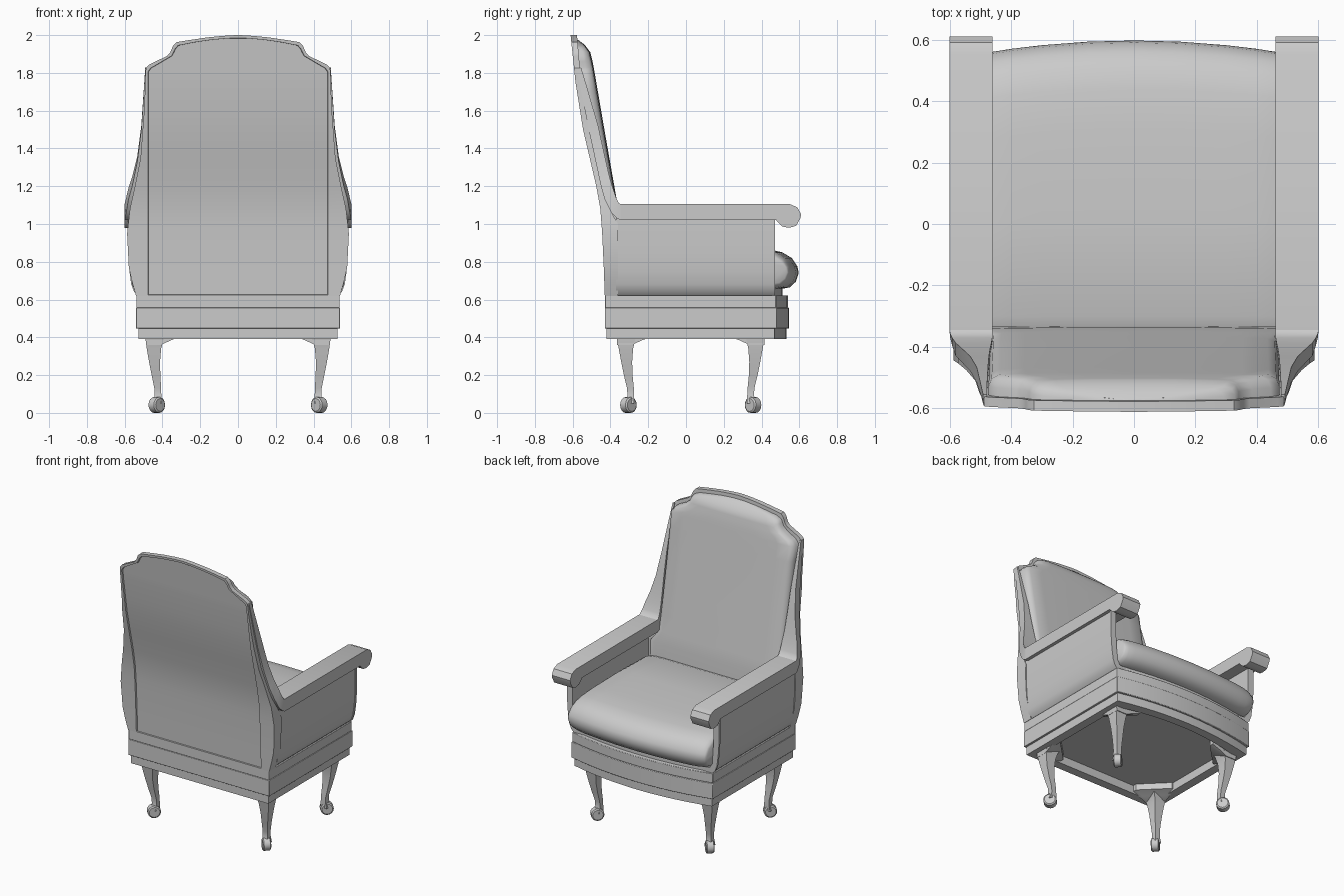
import bpy, bmesh, math
from mathutils import Vector

if "Cube" in bpy.data.objects:
    bpy.data.objects.remove(bpy.data.objects["Cube"])


def make(name, bm, angle=35):
    bmesh.ops.recalc_face_normals(bm, faces=bm.faces)
    me = bpy.data.meshes.new(name)
    bm.to_mesh(me)
    bm.free()
    ob = bpy.data.objects.new(name, me)
    bpy.context.collection.objects.link(ob)
    bpy.ops.object.select_all(action='DESELECT')
    ob.select_set(True)
    bpy.context.view_layer.objects.active = ob
    bpy.ops.object.shade_smooth_by_angle(angle=math.radians(angle))
    return ob


def loft(name, rings, closed=False, angle=35, bevel=0):
    bm = bmesh.new()
    vs = [[bm.verts.new(p) for p in r] for r in rings]
    n = len(vs[0])
    for i in range(len(vs) if closed else len(vs) - 1):
        a, b = vs[i], vs[(i + 1) % len(vs)]
        for j in range(n):
            k = (j + 1) % n
            bm.faces.new((a[j], a[k], b[k], b[j]))
    if not closed:
        bm.faces.new(vs[0])
        bm.faces.new(vs[-1])
    ob = make(name, bm, angle)
    if bevel:
        m = ob.modifiers.new("soft_edges", 'BEVEL')
        m.width, m.segments, m.limit_method = bevel, 2, 'ANGLE'
    return ob


def interp(tab, t):
    if t <= tab[0][0]:
        return tab[0][1]
    for (a, u), (b, v) in zip(tab, tab[1:]):
        if t <= b:
            return u + (v - u) * (t - a) / (b - a)
    return tab[-1][1]


# bowed-front plan outline used by the base layers
def plan(w, back, corner, mid, z):
    front = [(w * t / 6, corner + (mid - corner) * (1 - (t / 6) ** 2), z) for t in range(6, -7, -1)]
    return [(-w, back, z), (w, back, z)] + front


def slab(name, w, back, corner, mid, z0, z1, bevel=0.003):
    return loft(name, [plan(w, back, corner, mid, z) for z in (z0, z1)], bevel=bevel)


# base: hollow lower rail, apron, top rail, seat deck
outer = (0.526, -0.42, 0.468, 0.533)
inner = (0.465, -0.36, 0.41, 0.475)
loft("lower_rail", [plan(*outer, 0.39), plan(*outer, 0.455), plan(*inner, 0.455), plan(*inner, 0.39)], closed=True)
slab("apron", 0.54, -0.43, 0.48, 0.545, 0.447, 0.557)
slab("top_rail", 0.538, -0.428, 0.476, 0.541, 0.557, 0.622)
slab("seat_deck", 0.52, -0.36, 0.455, 0.51, 0.61, 0.66)

# back: side silhouette and depth curves against height
WIDTH = [(0.62, .54), (0.69, .56), (0.77, .578), (0.95, .587), (1.08, .572), (1.2, .546), (1.35, .516),
         (1.6, .497), (1.825, .488), (1.845, .468), (1.89, .375), (1.91, .358), (1.945, .343), (1.963, .325),
         (1.975, .25), (1.988, .16), (1.996, .08), (2.0, .01)]
REAR = [(0.62, -.43), (0.9, -.44), (1.1, -.455), (1.2, -.475), (1.5, -.545), (1.75, -.585), (2.0, -.611)]
FACE = [(1.0, -.36), (1.06, -.40), (1.2, -.435), (1.5, -.505), (1.83, -.562), (2.0, -.577)]

heights = sorted({z for z, _ in WIDTH} | {0.62, 0.625, 0.626, 1.0, 1.5, 1.75, 1.805, 1.925, 1.97, 1.983, 1.984})
rings = []
for z in heights:
    w, r, f = interp(WIDTH, z), interp(REAR, z), interp(FACE, z)
    p = max(min(.477, interp(WIDTH, z + .014) - .011), .004)
    d = .010 if .6255 < z < 1.9835 else 0
    rings.append([(w, f, z), (w, r, z), (p, r, z), (p - .003, r + d, z),
                  (-p + .003, r + d, z), (-p, r, z), (-w, r, z), (-w, f, z)])
loft("back_frame", rings)

# back cushion: rounded section following the frame outline
CUSH_F = [(0.62, -.33), (0.9, -.33), (1.13, -.37), (1.3, -.40), (1.5, -.435), (1.85, -.495),
          (1.91, -.51), (1.95, -.54), (1.972, -.57), (2.0, -.585)]
CUSH_W = [(.64, .52), (.95, .52), (1.03, .466), (1.13, .468), (2.0, .475)]
rings = []
for z in [0.64, 0.95, 1.03, 1.13, 1.3, 1.5, 1.7, 1.8, 1.83, 1.86, 1.89, 1.91, 1.93, 1.945, 1.958, 1.968, 1.975]:
    c = min(interp(CUSH_W, z), interp(WIDTH, z + .022) - .008)
    f, b = interp(CUSH_F, z), interp(FACE, z) - .012
    t = f - b
    half = [(c, b), (c, b + .5 * t), (c - .010, b + .8 * t), (c - .035, b + .96 * t), (c * .75, f), (c * .4, f + .003)]
    rings.append([(x, y, z) for x, y in half] + [(-x, y, z) for x, y in reversed(half)])
loft("back_cushion", rings, angle=60)

# seat cushion: side profile swept across the width, bowed and plumped
PROFILE = [(-.335, .655), (-.335, .86), (-.30, .872), (0, .88), (.3, .875), (.44, .866), (.51, .85), (.56, .82),
           (.59, .775), (.597, .74), (.582, .695), (.55, .665), (.5, .655)]
SPAN = [(0, 1), (.15, 1), (.3, 1), (.4, 1), (.46, .985), (.5, .93), (.52, .85), (.53, .72)]
rings = []
for x, s in [(-x, s) for x, s in SPAN[:0:-1]] + SPAN:
    rings.append([(x, y - max(0, y) / .595 * (.036 * (x / .46) ** 2 + .05 * (1 - s)), .755 + (z - .755) * s)
                  for y, z in PROFILE])
loft("seat_cushion", rings, angle=60)

ARM = [(-.345, 1.02), (.478, 1.02), (.495, 1.0), (.512, .986), (.545, .98), (.583, .99), (.605, 1.03),
       (.61, 1.05), (.59, 1.088), (.55, 1.105), (-.345, 1.105)]
# sweeping rail stations: lower point, upper point, inner x, outer x
RAIL = [(-.345, 1.02, -.345, 1.105, .46, .6), (-.365, 1.03, -.355, 1.11, .46, .599),
        (-.395, 1.06, -.37, 1.14, .461, .592), (-.43, 1.13, -.387, 1.19, .464, .580),
        (-.45, 1.2, -.405, 1.25, .468, .560), (-.478, 1.33, -.43, 1.36, .472, .533),
        (-.515, 1.5, -.465, 1.52, .475, .512), (-.555, 1.7, -.52, 1.71, .478, .499),
        (-.58, 1.823, -.555, 1.828, .478, .491)]
# thin upholstered shell with a rounded lower corner
SIDE = [(.46, .62), (.525, .62), (.545, .64), (.56, .68), (.570, .75), (.577, .85), (.577, 1.03),
        (.54, 1.03), (.54, .85), (.535, .75), (.525, .68), (.51, .655), (.46, .65)]
LEG = [(.40, .438, .345, .052), (.385, .442, .345, .047), (.34, .445, .346, .038), (.27, .442, .342, .029),
       (.2, .434, .334, .023), (.13, .425, .322, .018), (.09, .424, .320, .018), (.05, .428, .326, .024)]

for s, side in ((1, "right"), (-1, "left")):
    # armrest with scrolled end, and the rail sweeping up the back
    loft(side + "_armrest", [[(s * x, y, z) for y, z in ARM] for x in (.46, .6)])
    loft(side + "_back_rail", [[(s * a, y0, z0), (s * b, y0, z0), (s * b, y1, z1), (s * a, y1, z1)]
                               for y0, z0, y1, z1, a, b in RAIL], angle=40)
    # upholstered side and its front trim
    loft(side + "_arm_panel", [[(s * x, y, z) for x, z in SIDE] for y in (-.37, .46)])
    loft(side + "_arm_front_trim", [[(s * (x + (.005 if i < 7 and i > 0 else 0)), y, z)
                                     for i, (x, z) in enumerate(SIDE)] for y in (.455, .47)])
    # cabriole legs with scroll feet
    for t, end in ((1, "front"), (-1, "rear")):
        def at(x, y, z):
            return (s * x, .025 + t * y, z)
        loft(f"{side}_{end}_leg", [[at(x + i * h, y - .003 + j * h, z)
             for i, j in ((1, 1), (-1, 1), (-1, -1), (1, -1))] for z, x, y, h in LEG], angle=30)
        axis = Vector((s, -t, 0)).normalized()
        out = Vector((s, t, 0)).normalized()
        c = Vector(at(.43, .33, .042))
        foot = []
        for off, r in ((-.026, .034), (-.02, .042), (.02, .042), (.026, .034)):
            foot.append([c + axis * off + out * (r * math.cos(a)) + Vector((0, 0, r * math.sin(a)))
                         for a in (k * math.tau / 16 for k in range(16))])
        loft(f"{side}_{end}_foot", foot)
        # flared corner bracket tucked inside the lower rail
        loft(f"{side}_{end}_knee_bracket",
             [[at(.487 - (x * g), .39 - (y * g), z) for x, y in ((0, 0), (.19, 0), (.19, .03), (.03, .19), (0, .19))]
              for z, g in ((.36, .42), (.385, .7), (.405, 1), (.45, 1))])
